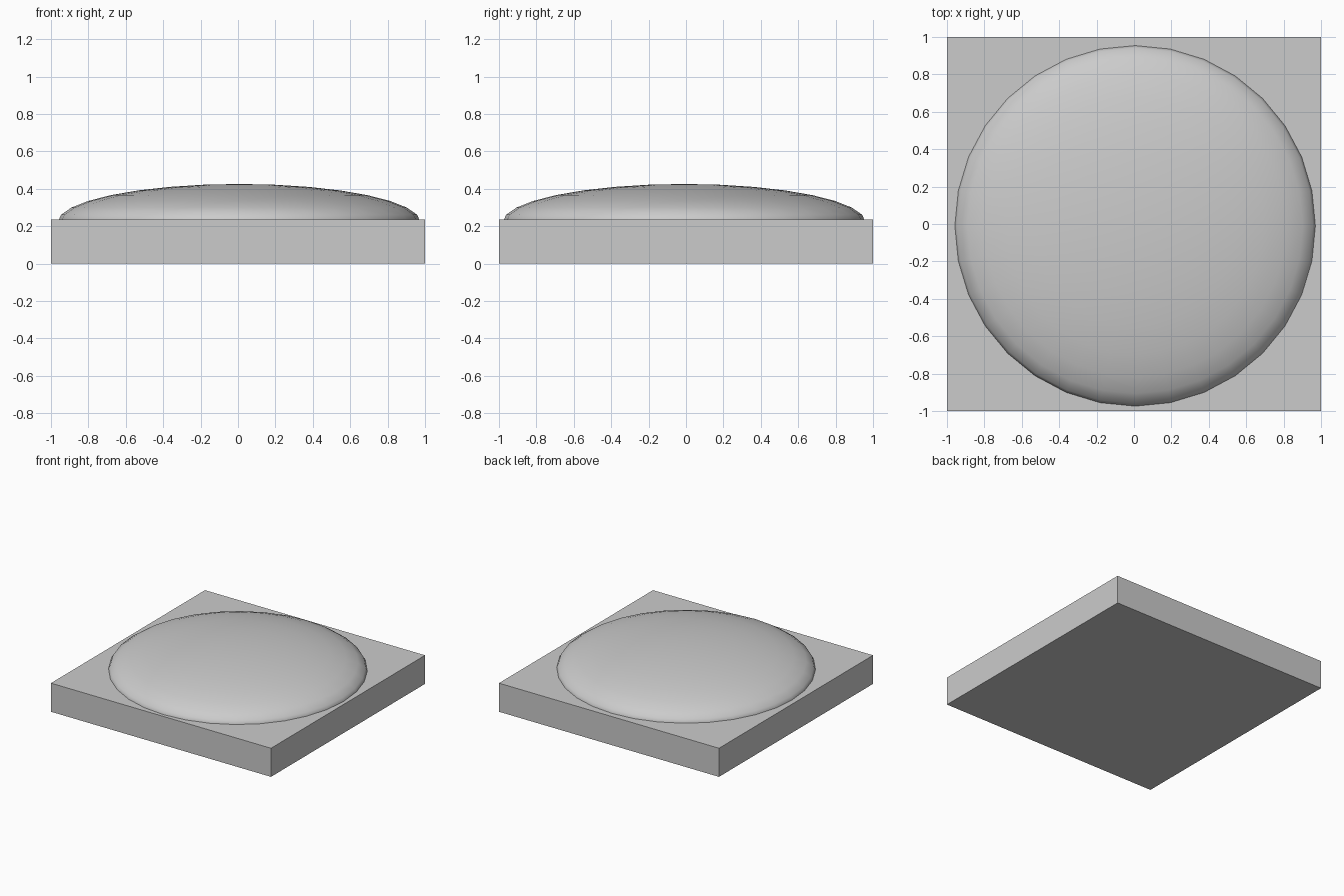
import bpy

if "Cube" in bpy.data.objects:
    bpy.data.objects.remove(bpy.data.objects["Cube"])

# Square base slab
BASE_H = 0.235
bpy.ops.mesh.primitive_cube_add(size=2, location=(0, 0, BASE_H / 2))
base = bpy.context.object
base.name = "base_slab"
base.scale = (1, 1, BASE_H / 2)
bpy.ops.object.transform_apply(location=False, rotation=False, scale=True)

# Flattened smooth dome, its widest ring just below the slab top
bpy.ops.mesh.primitive_uv_sphere_add(segments=32, ring_count=16, radius=1,
                                     location=(0.006, -0.01, 0.222))
dome = bpy.context.object
dome.name = "dome_cushion"
dome.scale = (0.97, 0.97, 0.204)
bpy.ops.object.transform_apply(location=False, rotation=False, scale=True)
bpy.ops.object.shade_smooth()
